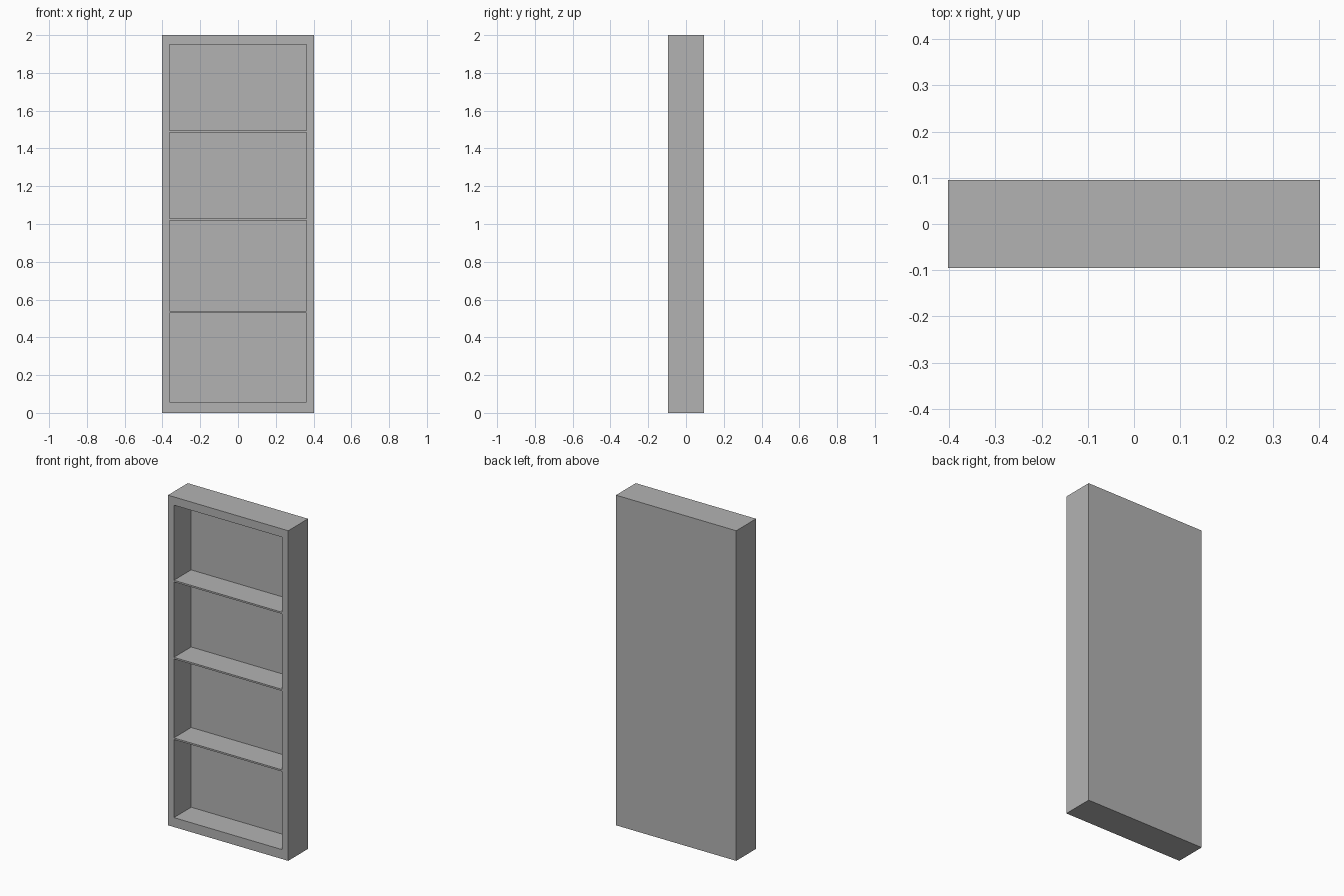
import bpy
import bmesh
from math import radians
from mathutils import Matrix, Vector

cube = bpy.data.objects.get("Cube")
if cube:
    bpy.data.objects.remove(cube, do_unlink=True)

# Overall size, opening width, and bottom/top heights of each compartment
WIDTH, DEPTH, HEIGHT = 0.806, 0.19, 2.0
OPENING = 0.363
RECESS = 0.165
COMPARTMENTS = [(0.057, 0.53), (0.54, 1.018), (1.028, 1.485), (1.495, 1.95)]

# Plain grey
grey = bpy.data.materials.new("plain_grey")
grey.use_nodes = True
colour = (0.45, 0.45, 0.45, 1)
grey.diffuse_color = colour
grey.node_tree.nodes["Principled BSDF"].inputs["Base Color"].default_value = colour

# Solid cabinet block
bm = bmesh.new()
bmesh.ops.create_cube(bm, size=1, matrix=Matrix.Translation((0, 0, HEIGHT / 2))
                      @ Matrix.Diagonal((WIDTH, DEPTH, HEIGHT, 1)))


def cut(point, normal):
    geom = bm.verts[:] + bm.edges[:] + bm.faces[:]
    bmesh.ops.bisect_plane(bm, geom=geom, plane_co=point, plane_no=normal)


# Mark out the frame and shelves
for x in (-OPENING, OPENING):
    cut((x, 0, 0), (1, 0, 0))
for pair in COMPARTMENTS:
    for z in pair:
        cut((0, 0, z), (0, 0, 1))


def is_opening(face):
    c = face.calc_center_median()
    return (face.normal.y < -0.9 and abs(c.x) < OPENING
            and any(low < c.z < high for low, high in COMPARTMENTS))


# Push the compartments in, leaving flush shelves and a thin back
bm.normal_update()
openings = [f for f in bm.faces if is_opening(f)]
for face in openings:
    new = bmesh.ops.extrude_face_region(bm, geom=[face])["geom"]
    bmesh.ops.translate(bm, vec=Vector((0, RECESS, 0)),
                        verts=[v for v in new if isinstance(v, bmesh.types.BMVert)])
    if face.is_valid:
        bmesh.ops.delete(bm, geom=[face], context="FACES_ONLY")

# Tidy the plain outer faces
bm.normal_update()
outer = [e for e in bm.edges if all(f.normal.y > -0.5 for f in e.link_faces)
         and all(abs(abs(v.co.x) - WIDTH / 2) < 0.001 or v.co.y > DEPTH / 2 - 0.001
                 or v.co.z > HEIGHT - 0.001 or v.co.z < 0.001 for v in e.verts)]
bmesh.ops.dissolve_limit(bm, angle_limit=radians(1), edges=outer, verts=[])
bmesh.ops.recalc_face_normals(bm, faces=bm.faces[:])

mesh = bpy.data.meshes.new("shelf_cabinet")
bm.to_mesh(mesh)
bm.free()
mesh.materials.append(grey)
cabinet = bpy.data.objects.new("shelf_cabinet", mesh)
bpy.context.scene.collection.objects.link(cabinet)
